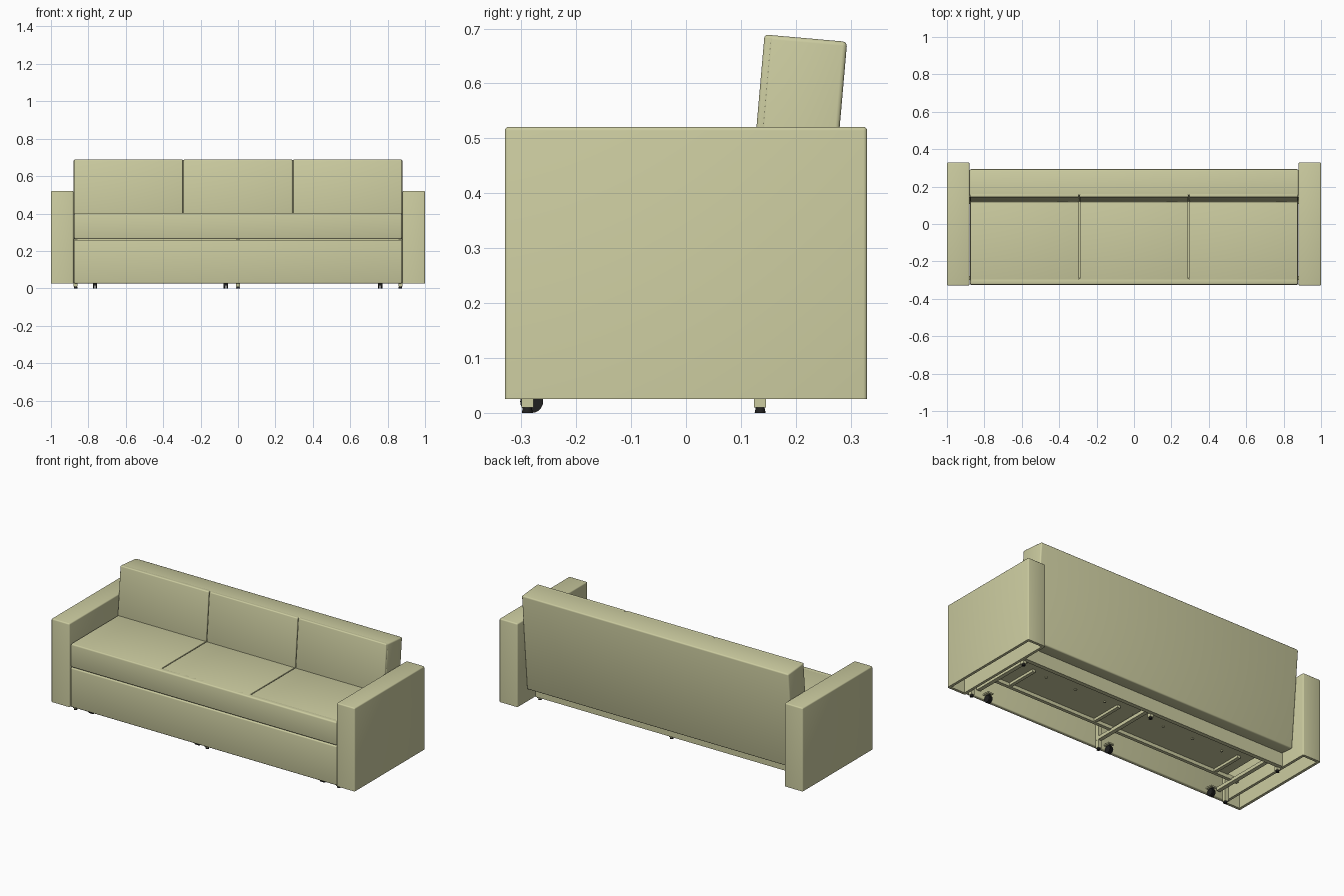
import bpy, bmesh, math
from mathutils import Matrix, Vector

if "Cube" in bpy.data.objects:
    bpy.data.objects.remove(bpy.data.objects["Cube"])


def material(name, rgb):
    m = bpy.data.materials.new(name)
    m.diffuse_color = (*rgb, 1)
    m.use_nodes = True
    m.node_tree.nodes["Principled BSDF"].inputs["Base Color"].default_value = m.diffuse_color
    return m


FABRIC = material("olive fabric", (0.60, 0.60, 0.35))
BLACK = material("black rubber", (0.015, 0.015, 0.015))


def finish(name, bm, mat, matrix=None):
    bmesh.ops.recalc_face_normals(bm, faces=bm.faces)
    me = bpy.data.meshes.new(name)
    bm.to_mesh(me)
    bm.free()
    ob = bpy.data.objects.new(name, me)
    bpy.context.collection.objects.link(ob)
    me.materials.append(mat)
    if matrix:
        ob.matrix_world = matrix
    return ob


def box(name, lo, hi, bevel=0.0, mat=FABRIC, matrix=None, hollow=None):
    """Box between two corners, optionally rounded, optionally hollowed from below (wall, depth)."""
    lo, hi = Vector(lo), Vector(hi)
    bm = bmesh.new()
    bmesh.ops.create_cube(bm, size=1, matrix=Matrix.Translation((lo + hi) / 2) @ Matrix.Diagonal((*(hi - lo), 1)))
    if bevel:
        edges = [e for e in bm.edges if not hollow or any(v.co.z > lo.z + 1e-4 for v in e.verts)]
        bmesh.ops.bevel(bm, geom=edges, offset=bevel, segments=3, profile=0.5, affect='EDGES')
    if hollow:
        bm.normal_update()
        f = min(bm.faces, key=lambda f: f.calc_center_median().z)
        bmesh.ops.inset_region(bm, faces=[f], thickness=hollow[0])
        r = bmesh.ops.extrude_face_region(bm, geom=[f])
        new = [g for g in r["geom"] if isinstance(g, bmesh.types.BMVert)]
        bmesh.ops.translate(bm, verts=new, vec=(0, 0, hollow[1]))
        if f.is_valid:
            bmesh.ops.delete(bm, geom=[f], context='FACES')
    return finish(name, bm, mat, matrix)


def cylinder(name, centre, radius, depth, axis='Z', mat=BLACK, top=None):
    bm = bmesh.new()
    rot = Matrix.Rotation(math.pi / 2, 4, 'Y') if axis == 'X' else Matrix()
    bmesh.ops.create_cone(bm, cap_ends=True, segments=20, radius1=radius,
                          radius2=radius if top is None else top, depth=depth,
                          matrix=Matrix.Translation(centre) @ rot)
    return finish(name, bm, mat)


# Armrests, open underneath
for s, side in ((-1, "left"), (1, "right")):
    xs = sorted((s * 0.88, s * 1.0))
    box(side + "_armrest", (xs[0], -0.33, 0.025), (xs[1], 0.33, 0.521), 0.007, hollow=(0.016, 0.47))

# Seat: front roll with three cushions behind it
box("seat_front", (-0.876, -0.325, 0.263), (0.876, -0.29, 0.402), 0.008)
box("seat_base", (-0.876, -0.30, 0.263), (0.876, 0.12, 0.388))
W = 1.752 / 3
for i in range(3):
    x = -0.876 + i * W
    box(f"seat_cushion_{i + 1}", (x + 0.002, -0.317, 0.37), (x + W - 0.002, 0.13, 0.402), 0.003)

# Leaning back with three front pads
lean = Matrix.Translation((0, 0.193, 0.3935)) @ Matrix.Rotation(math.radians(-5), 4, 'X')
box("backrest", (-0.879, -0.066, -0.29), (0.879, 0.0755, 0.29), 0.008, matrix=lean)
for i in range(3):
    x = -0.879 + i * 1.758 / 3
    box(f"back_cushion_{i + 1}", (x + 0.002, -0.0755, -0.02), (x + 0.584, -0.045, 0.29), 0.006, matrix=lean)

# Drawer front and frame rails
box("drawer_front", (-0.877, -0.325, 0.026), (0.877, -0.302, 0.259), 0.006)
box("back_rail", (-0.878, 0.14, 0.025), (0.878, 0.165, 0.11))
box("front_rail", (-0.86, -0.19, 0.07), (0.86, -0.17, 0.095))
box("drawer_panel", (-0.78, -0.17, 0.09), (0.78, 0.12, 0.10))
for i, x in enumerate((-0.82, 0, 0.82)):
    box(f"cross_bar_{i + 1}", (x - 0.012, -0.29, 0.055), (x + 0.012, 0.14, 0.075))
for i, x in enumerate((-0.70, 0.12, 0.70)):
    box(f"short_bar_{i + 1}", (x - 0.01, -0.18, 0.075), (x + 0.01, 0.02, 0.09))

# Bolt heads under the panel
for i in range(7):
    cylinder(f"panel_bolt_{i + 1}", (-0.6 + i * 0.2, 0, 0.088), 0.007, 0.006, mat=FABRIC)

# Front and rear feet with posts
for row, y, top in (("front", -0.289, 0.262), ("rear", 0.135, 0.10)):
    for i, x in enumerate((-0.868, 0, 0.868)):
        box(f"{row}_post_{i + 1}", (x - 0.011, y - 0.011, 0.010), (x + 0.011, y + 0.011, top))
        cylinder(f"{row}_foot_{i + 1}", (x, y, 0.005), 0.010, 0.010, top=0.008)

# Twin-wheel casters behind the drawer front
for i, x in enumerate((-0.765, -0.065, 0.76)):
    for s in (-1, 1):
        cylinder(f"caster_wheel_{i + 1}", (x + s * 0.007, -0.281, 0.021), 0.021, 0.009, axis='X')
    box(f"caster_fork_{i + 1}", (x - 0.004, -0.295, 0.015), (x + 0.004, -0.268, 0.05), mat=BLACK)
    box(f"caster_plate_{i + 1}", (x - 0.018, -0.303, 0.048), (x + 0.018, -0.262, 0.056))

# Smooth the rounded edges, keep corners sharp
for ob in bpy.data.objects:
    ob.select_set(True)
    bpy.context.view_layer.objects.active = ob
bpy.ops.object.shade_smooth_by_angle(angle=math.radians(35))
